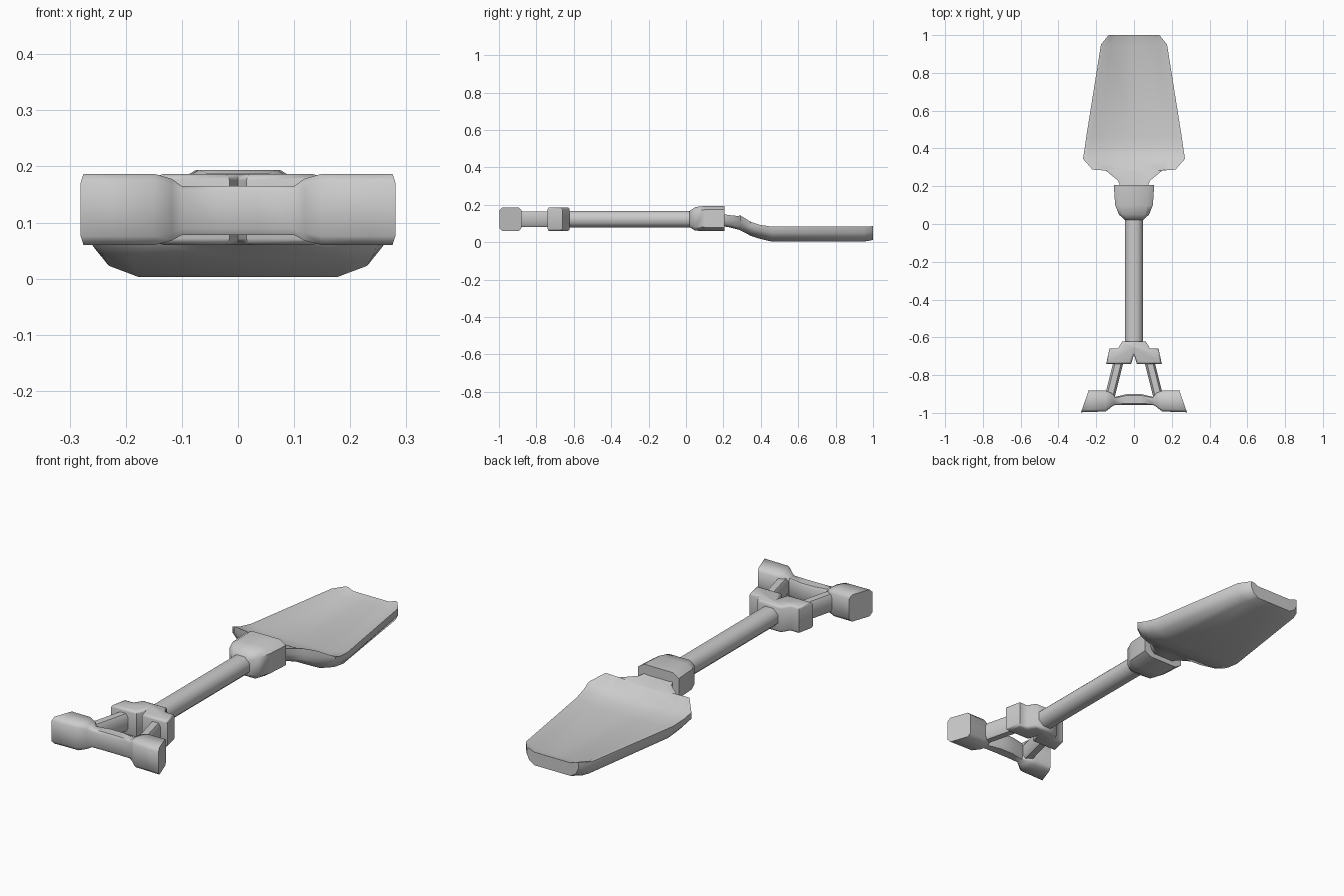
import bpy, bmesh, math
from mathutils import Vector

cube = bpy.data.objects.get("Cube")
if cube:
    bpy.data.objects.remove(cube, do_unlink=True)

# One plain grey for everything
grey = bpy.data.materials.new("plain_grey")
grey.use_nodes = True
grey.diffuse_color = (0.6, 0.6, 0.6, 1)
grey.node_tree.nodes["Principled BSDF"].inputs["Base Color"].default_value = (0.6, 0.6, 0.6, 1)


def finish(name, bm, angle=40):
    bmesh.ops.recalc_face_normals(bm, faces=bm.faces)
    mesh = bpy.data.meshes.new(name)
    bm.to_mesh(mesh)
    bm.free()
    obj = bpy.data.objects.new(name, mesh)
    bpy.context.collection.objects.link(obj)
    mesh.materials.append(grey)
    bpy.ops.object.select_all(action='DESELECT')
    obj.select_set(True)
    bpy.context.view_layer.objects.active = obj
    bpy.ops.object.shade_smooth_by_angle(angle=math.radians(angle))
    return obj


def loft(name, rings, angle=40):
    """Skin a list of closed rings and cap both ends."""
    bm = bmesh.new()
    loops = [[bm.verts.new(p) for p in ring] for ring in rings]
    n = len(loops[0])
    for a, b in zip(loops, loops[1:]):
        for i in range(n):
            j = (i + 1) % n
            bm.faces.new((a[i], a[j], b[j], b[i]))
    bm.faces.new(loops[0])
    bm.faces.new(loops[-1][::-1])
    return finish(name, bm, angle)


def octagon(center, u, v, ru, rv, cut):
    """Chamfered rectangle ring spanned by the directions u and v."""
    c = 1 - cut
    pts = [(1, c), (c, 1), (-c, 1), (-1, c), (-1, -c), (-c, -1), (c, -1), (1, -c)]
    return [Vector(center) + u * (ru * a) + v * (rv * b) for a, b in pts]


X, Y, Z = Vector((1, 0, 0)), Vector((0, 1, 0)), Vector((0, 0, 1))


def along_y(sections, cut):
    return [octagon((0, y, (lo + hi) / 2), X, Z, w, (hi - lo) / 2, cut)
            for y, w, lo, hi in sections]


# Shaft and flared collar
loft("shaft", along_y([(-.66, .047, .08, .167), (.06, .047, .08, .167)], .55), 60)
loft("collar", along_y([(.02, .047, .08, .168), (.05, .08, .062, .188),
                        (.10, .10, .06, .194), (.207, .107, .06, .194)], .3), 50)


# Dished blade: y, half width, underside, rim height, dish depth
def blade_ring(y, w, low, rim, dish):
    right = [(0, low), (.70, low), (.91, low + .25 * (rim - low)), (1, low + .6 * (rim - low)),
             (1, rim), (.90, rim - .1 * dish), (.70, rim - dish), (0, rim - dish)]
    left = [(-a, z) for a, z in right[-2:0:-1]]
    return [Vector((w * a, y, z)) for a, z in right + left]


blade = [(.17, .06, .09, .155, 0), (.23, .085, .08, .145, .003), (.283, .15, .067, .14, .008),
         (.288, .22, .065, .145, .015), (.345, .27, .035, .11, .02), (.39, .263, .02, .094, .02),
         (.46, .253, .003, .083, .018), (.95, .175, .003, .083, .018), (1, .135, .012, .086, .012)]
loft("blade", [blade_ring(*s) for s in blade], 50)


# Solid plates with chamfered rims, from a right-hand outline mirrored across x
def plate(name, half, low, high, bevel):
    outline = half + [(-x, y) for x, y in half[::-1] if x > 0]
    bm = bmesh.new()
    base = bm.faces.new([bm.verts.new((x, y, low)) for x, y in outline])
    top = bmesh.ops.extrude_face_region(bm, geom=[base])["geom"]
    bmesh.ops.translate(bm, vec=(0, 0, high - low),
                        verts=[g for g in top if isinstance(g, bmesh.types.BMVert)])
    rim = [e for e in bm.edges if abs(e.verts[0].co.z - e.verts[1].co.z) < .001]
    bmesh.ops.bevel(bm, geom=rim, offset=bevel, segments=2, affect='EDGES', profile=.5)
    return finish(name, bm, 55)


plate("yoke", [(0, -.692), (.015, -.74), (.147, -.74), (.13, -.66), (.085, -.66), (.062, -.622)],
      .06, .187, .012)

# Two splayed arms from the yoke to the grip
for side, tag in ((1, "left"), (-1, "right")):
    a, b = Vector((side * .075, -.70, .123)), Vector((side * .13, -.92, .123))
    across = (b - a).cross(Z).normalized()
    loft(tag + "_arm", [octagon(p, across, Z, .026, .042, .4) for p in (a, b)], 55)


# Grip bar with thick ends: x, front y, back y, underside, top
half_grip = [(.035, -.957, -.90, .078, .165), (.10, -.957, -.915, .078, .165),
             (.118, -.968, -.895, .068, .178), (.15, -.993, -.882, .06, .187),
             (.235, -.995, -.882, .06, .187)]
profile = [(-x, *rest) for x, *rest in half_grip[::-1]] + half_grip
rings = [octagon((x, (f + k) / 2, (lo + hi) / 2), Y, Z, (k - f) / 2, (hi - lo) / 2, .25)
         for x, f, k, lo, hi in profile]


# End caps lean outward towards the front
def end_ring(side):
    ring = octagon((0, -.9385, .1235), Y, Z, .0585, .0635, .25)
    return [Vector((side * (.26 - (p.y + .9385) * .35), p.y, p.z)) for p in ring]


rings = [end_ring(-1)] + rings + [end_ring(1)]
loft("grip", rings, 50)
